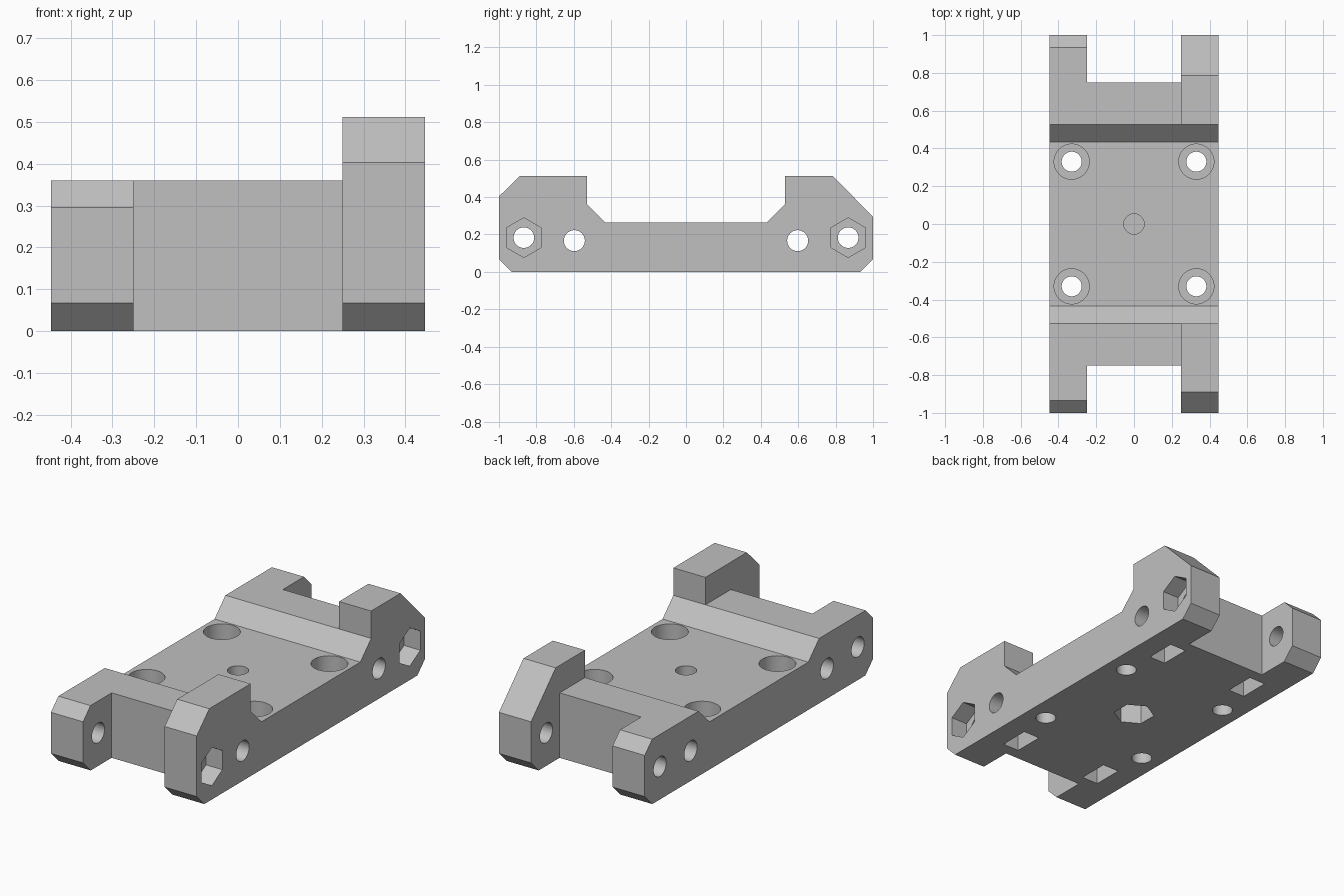
import bpy, bmesh
from math import radians, pi, cos, sin

cube = bpy.data.objects.get("Cube")
if cube:
    bpy.data.objects.remove(cube, do_unlink=True)

grey = bpy.data.materials.new("light_grey_plastic")
grey.use_nodes = True
colour = (0.53, 0.53, 0.53, 1)
grey.diffuse_color = colour
grey.node_tree.nodes["Principled BSDF"].inputs["Base Color"].default_value = colour

HALF = 0.447    # half width
ARM = 0.25      # inner face of the arms


def prism(name, outline, axis, start, end):
    """Extrude a 2D outline along x (outline in y, z) or z (outline in x, y)."""
    place = {"x": lambda a, b, t: (t, a, b), "z": lambda a, b, t: (a, b, t)}[axis]
    bm = bmesh.new()
    low = [bm.verts.new(place(a, b, start)) for a, b in outline]
    high = [bm.verts.new(place(a, b, end)) for a, b in outline]
    bm.faces.new(low)
    bm.faces.new(high)
    n = len(outline)
    for i in range(n):
        j = (i + 1) % n
        bm.faces.new((low[i], low[j], high[j], high[i]))
    bmesh.ops.recalc_face_normals(bm, faces=bm.faces)
    mesh = bpy.data.meshes.new(name)
    bm.to_mesh(mesh)
    bm.free()
    mesh.materials.append(grey)
    obj = bpy.data.objects.new(name, mesh)
    bpy.context.collection.objects.link(obj)
    return obj


def ring(a, b, radius, sides=48):
    """Regular polygon; with six sides its corners point along the second axis."""
    return [(a + radius * cos(pi / 2 + 2 * pi * i / sides),
             b + radius * sin(pi / 2 + 2 * pi * i / sides)) for i in range(sides)]


def rect(a0, a1, b0, b1):
    return [(a0, b0), (a1, b0), (a1, b1), (a0, b1)]


# Body: tall side profile across the full width
body = prism("mount_body", [
    (-0.933, 0), (0.933, 0), (1, 0.067), (1, 0.295), (0.785, 0.512), (0.528, 0.512),
    (0.528, 0.36), (0.433, 0.265), (-0.433, 0.265), (-0.528, 0.36), (-0.528, 0.512),
    (-0.89, 0.512), (-1, 0.403), (-1, 0.067)], "x", -HALF, HALF)


def cut(outline, axis, start, end):
    cutter = prism("cutter", outline, axis, start, end)
    cutter.hide_render = True
    mod = body.modifiers.new("cut", "BOOLEAN")
    mod.operation = "DIFFERENCE"
    mod.solver = "EXACT"
    mod.object = cutter
    bpy.context.view_layer.objects.active = body
    bpy.ops.object.modifier_apply(modifier=mod.name)
    bpy.data.objects.remove(cutter, do_unlink=True)


# Lower the middle and the short arms, with chamfered ends
cut([(-1.2, 0.095), (-0.935, 0.36), (0.935, 0.36), (1.2, 0.095), (1.2, 1), (-1.2, 1)],
    "x", -1, ARM)

# Gaps between the arms
cut(rect(-ARM, ARM, 0.75, 1.2), "z", -1, 1)
cut(rect(-ARM, ARM, -1.2, -0.75), "z", -1, 1)

for side in (-1, 1):
    # Pivot holes in the arms with nut recesses on the tall side
    cut(ring(side * 0.867, 0.183, 0.055), "x", -1, 1)
    cut(ring(side * 0.867, 0.183, 0.106, 6), "x", HALF - 0.1, 1)
    # Cross holes through the body
    cut(ring(side * 0.597, 0.167, 0.056), "x", -1, 1)
    for end in (-1, 1):
        # Nut slots opening underneath
        cut(rect(side * 0.272 - 0.05, side * 0.272 + 0.05,
                 end * 0.6 - 0.085, end * 0.6 + 0.085), "z", -1, 0.26)
        # Counterbored screw holes
        cut(ring(side * 0.33, end * 0.33, 0.053), "z", -1, 1)
        cut(ring(side * 0.33, end * 0.33, 0.093), "z", 0.145, 1)

# Centre hole above a thin web, nut pocket below it
cut(ring(0, 0, 0.054), "z", 0.13, 1)
cut(ring(0, 0, 0.106, 6), "z", -1, 0.115)

bpy.ops.object.select_all(action="DESELECT")
body.select_set(True)
bpy.context.view_layer.objects.active = body
bpy.ops.object.shade_smooth_by_angle(angle=radians(25))
